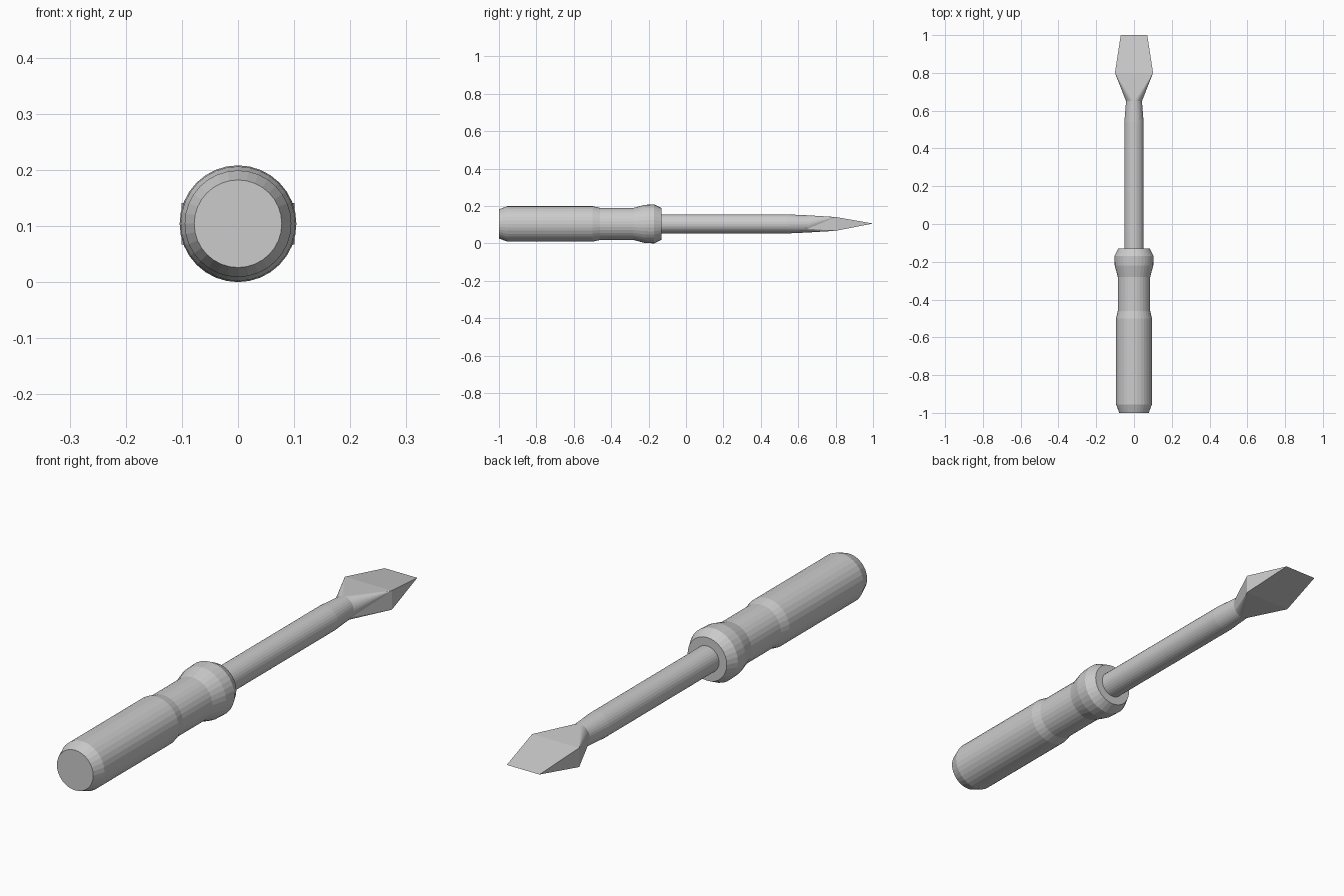
import bpy, bmesh, math

if "Cube" in bpy.data.objects:
    bpy.data.objects.remove(bpy.data.objects["Cube"])

SIDES = 32
AXIS_Z = 0.104


def add_ring(bm, y, r, rz=None):
    rz = r if rz is None else rz
    return [bm.verts.new((r * math.cos(2 * math.pi * i / SIDES), y,
                          AXIS_Z + rz * math.sin(2 * math.pi * i / SIDES)))
            for i in range(SIDES)]


def lathe(bm, profile):
    rings = [add_ring(bm, *p) for p in profile]
    for a, b in zip(rings, rings[1:]):
        for i in range(SIDES):
            j = (i + 1) % SIDES
            bm.faces.new((a[i], a[j], b[j], b[i]))
    return rings


def finish(bm, name):
    bmesh.ops.recalc_face_normals(bm, faces=bm.faces)
    mesh = bpy.data.meshes.new(name)
    bm.to_mesh(mesh)
    bm.free()
    obj = bpy.data.objects.new(name, mesh)
    bpy.context.collection.objects.link(obj)
    return obj


# Turned handle with grip waist and collar
bm = bmesh.new()
rings = lathe(bm, [(-1, 0.078), (-0.955, 0.095), (-0.5, 0.095), (-0.46, 0.086),
                   (-0.28, 0.086), (-0.22, 0.102), (-0.17, 0.104), (-0.13, 0.084)])
bm.faces.new(rings[0])
bm.faces.new(rings[-1])
finish(bm, "handle")

# Round shaft flowing into a flat, wedge-shaped blade
bm = bmesh.new()
rings = lathe(bm, [(-0.15, 0.051), (0.54, 0.051), (0.65, 0.042, 0.046)])
bm.faces.new(rings[0])
neck = rings[-1]
corners = [bm.verts.new((sx * 0.101, 0.8, AXIS_Z + sz * 0.037))
           for sx, sz in ((1, 1), (-1, 1), (-1, -1), (1, -1))]
tip = [bm.verts.new((sx * 0.07, 1, AXIS_Z + 0.002)) for sx in (1, -1)]

# Fan each arc of the neck to the nearest blade corner
q = SIDES // 4
low = SIDES // 10
starts = [-low, q, 2 * q + low, 3 * q]
ends = [q, 2 * q + low, 3 * q, SIDES - low]
for k in range(4):
    for i in range(starts[k], ends[k]):
        bm.faces.new((neck[i % SIDES], neck[(i + 1) % SIDES], corners[k]))
    bm.faces.new((neck[ends[k] % SIDES], corners[(k + 1) % 4], corners[k]))

# Blade wedge
tr, tl, bl, br = corners
bm.faces.new((tr, tl, tip[1], tip[0]))
bm.faces.new((bl, br, tip[0], tip[1]))
bm.faces.new((br, tr, tip[0]))
bm.faces.new((tl, bl, tip[1]))
finish(bm, "shaft_and_blade")
